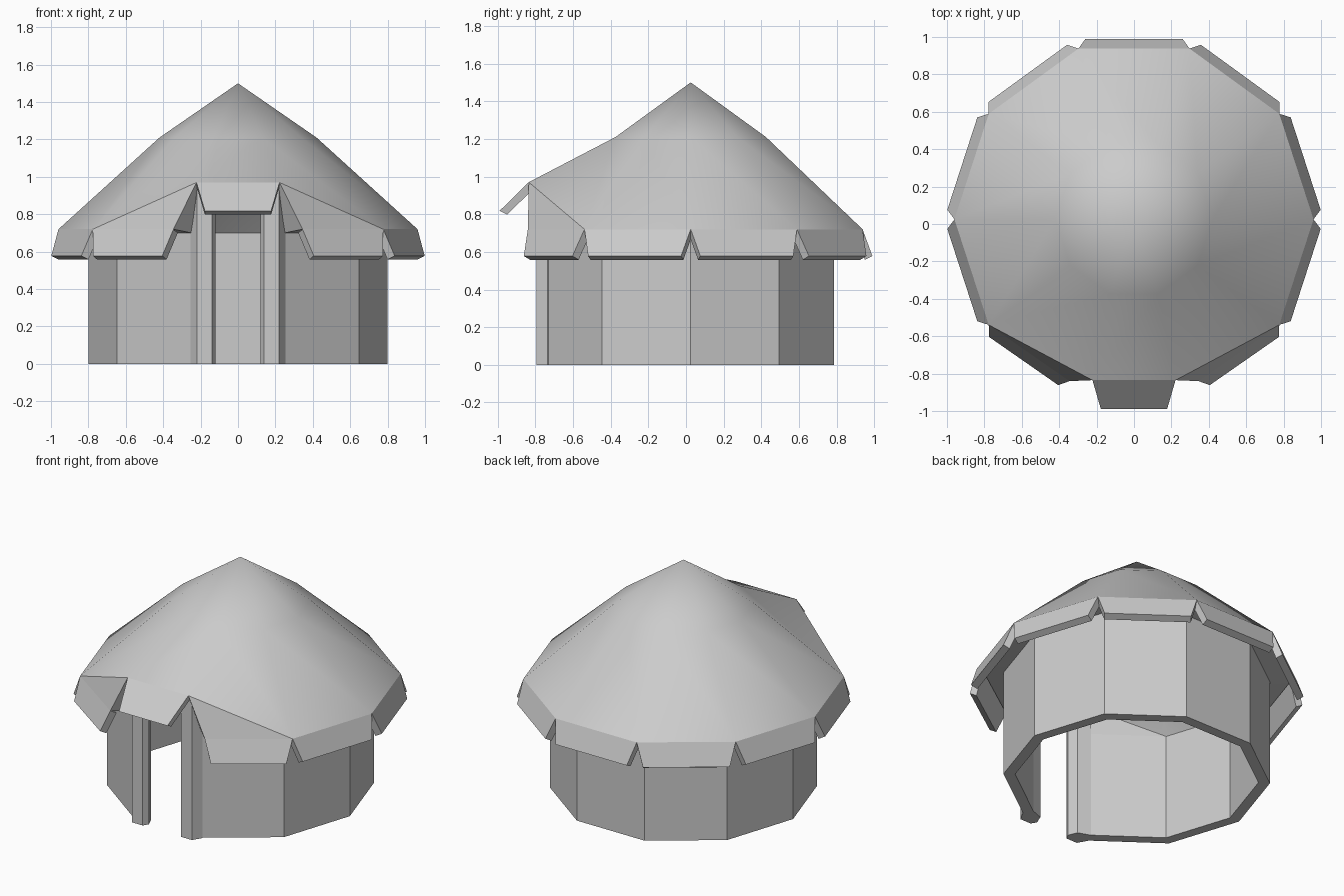
import bpy, bmesh
from math import sin, cos, radians
from mathutils import Vector

if "Cube" in bpy.data.objects:
    bpy.data.objects.remove(bpy.data.objects["Cube"])

CY = 0.025   # centre of the ten-sided plan
# vertex angles running from the right of the doorway, round the back, to its left
ANGLES = [radians(-72 + 36 * i) for i in range(10)]


def ring(r, z):
    return [Vector((r * cos(a), CY + r * sin(a), z)) for a in ANGLES]


def make(name, polys, smooth=False):
    bm = bmesh.new()
    for p in polys:
        bm.faces.new([bm.verts.new(v) for v in p])
    bmesh.ops.remove_doubles(bm, verts=bm.verts, dist=0.0005)
    bmesh.ops.recalc_face_normals(bm, faces=bm.faces)
    me = bpy.data.meshes.new(name)
    bm.to_mesh(me)
    bm.free()
    ob = bpy.data.objects.new(name, me)
    bpy.context.collection.objects.link(ob)
    if smooth:
        bpy.ops.object.select_all(action='DESELECT')
        ob.select_set(True)
        bpy.context.view_layer.objects.active = ob
        bpy.ops.object.shade_smooth_by_angle(angle=radians(30))
    return ob


def mirror_x(v):
    return Vector((-v[0], v[1], v[2]))


def prism(points, z0, z1):
    lo = [Vector((x, y, z0)) for x, y in points]
    hi = [Vector((x, y, z1)) for x, y in points]
    n = len(points)
    return [lo, hi] + [[lo[i], lo[(i + 1) % n], hi[(i + 1) % n], hi[i]] for i in range(n)]


# walls: open ring with the front side left out
WALL_TOP = 0.70
o0, o1 = ring(0.80, 0), ring(0.80, WALL_TOP)
i0, i1 = ring(0.73, 0), ring(0.73, WALL_TOP)
walls = []
for a in range(9):
    b = a + 1
    walls += [[o0[a], o0[b], o1[b], o1[a]], [i0[a], i1[a], i1[b], i0[b]],
              [o0[a], i0[a], i0[b], o0[b]]]
for e in (0, 9):
    walls.append([o0[e], o1[e], i1[e], i0[e]])
make("walls", walls)

# door posts
post = [(0.255, -0.735), (0.22, -0.795), (0.14, -0.795), (0.12, -0.76),
        (0.145, -0.70), (0.226, -0.67)]
for s, side in ((1, "right"), (-1, "left")):
    make("door_post_" + side, prism([(s * x, y) for x, y in post], 0, 0.93))

# roof: outer and inner shells share a layout with a raised front edge
def shell(apex_z, mid, low, front_top):
    apex = Vector((0, CY, apex_z))
    tops = [front_top, mirror_x(front_top)]
    polys = [[apex, mid[i], mid[(i + 1) % 10]] for i in range(10)]
    polys += [[mid[i], low[i], low[i + 1], mid[i + 1]] for i in range(1, 8)]
    for m0, m1, l0, l1, t in ((mid[0], mid[1], low[0], low[1], tops[0]),
                              (mid[9], mid[8], low[9], low[8], tops[1])):
        polys += [[m0, t, l1, m1], [t, l0, l1]]
    polys.append([mid[0], mid[9], tops[1], tops[0]])
    return polys


eave = ring(0.96, 0.72)
eave[0] = Vector((0.345, -0.84, 0.72))
eave[9] = mirror_x(eave[0])
top_out = Vector((0.222, -0.835, 0.97))
top_in = Vector((0.21, -0.74, 0.92))
roof = shell(1.50, ring(0.42, 1.21), eave, top_out)
roof += shell(1.40, ring(0.38, 1.12), i1, top_in)
# soffit, gable cheeks and lintel
roof += [[eave[i], o1[i], o1[i + 1], eave[i + 1]] for i in range(9)]
for f, e in ((lambda v: v, 0), (mirror_x, 9)):
    roof += [[f(top_out), eave[e], o1[e]], [f(top_out), o1[e], i1[e], f(top_in)]]
roof.append([top_out, top_in, mirror_x(top_in), mirror_x(top_out)])
make("roof", roof, smooth=True)


# eave flaps: tapered slabs hanging from each roof edge
def flap(name, p, q, out, drop, inset):
    along = (q - p).normalized()
    n = Vector((along.y, -along.x, 0))
    down = Vector((0, 0, -1))
    back = -n * 0.04 + down * 0.02
    p2 = p + n * out + down * drop + along * inset
    q2 = q + n * out + down * drop - along * inset
    f = [p, q, q2, p2]
    b = [v + back for v in f]
    make(name, [f, b] + [[f[i], f[(i + 1) % 4], b[(i + 1) % 4], b[i]] for i in range(4)])


for i in range(9):
    flap("eave_flap_%d" % (i + 1), eave[i], eave[i + 1], 0.052, 0.142, 0.037)
flap("door_canopy", mirror_x(top_out), top_out, 0.155, 0.152, 0.045)
